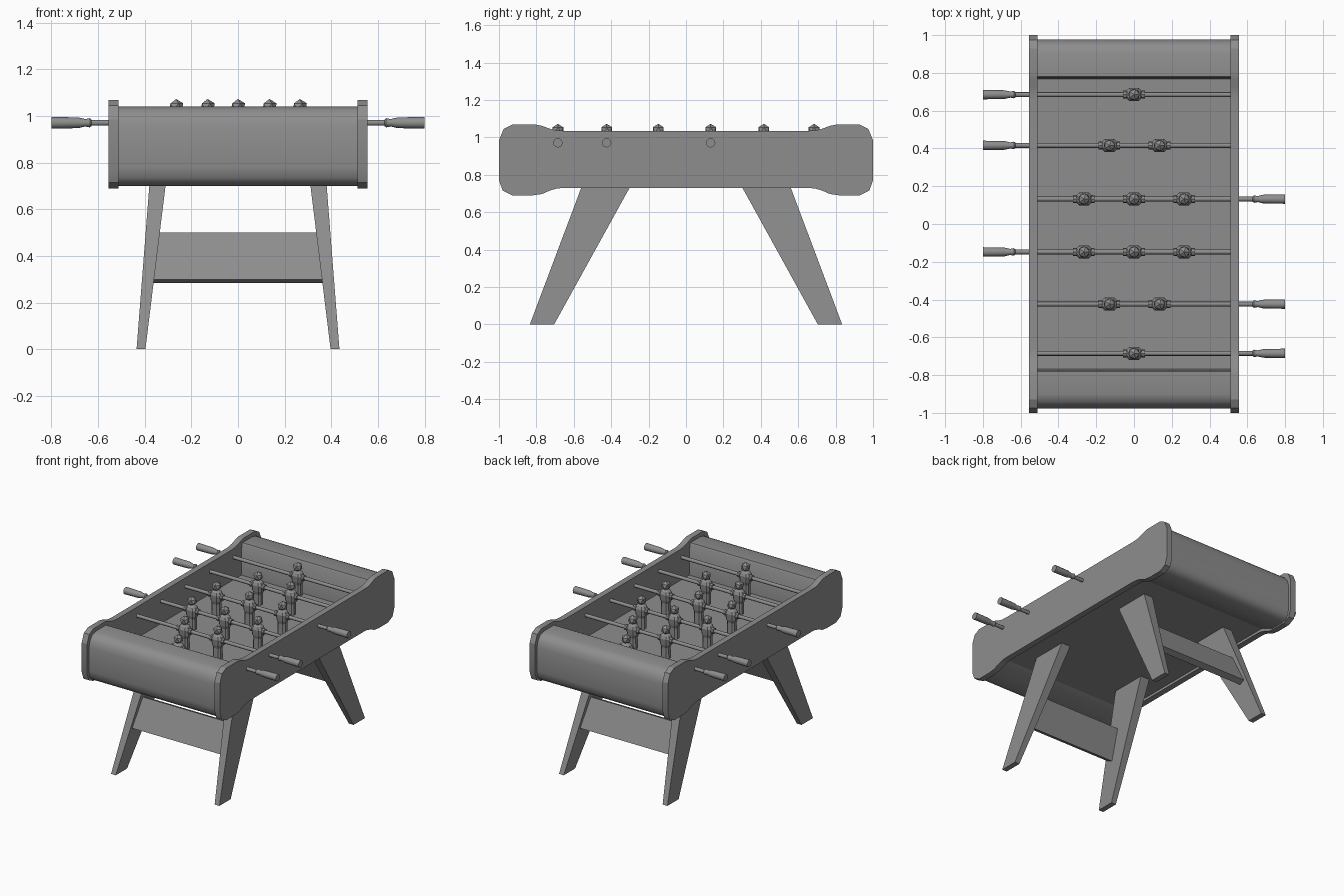
import bpy, bmesh, math
from mathutils import Matrix, Vector

cube = bpy.data.objects.get("Cube")
if cube:
    bpy.data.objects.remove(cube, do_unlink=True)

grey = bpy.data.materials.new("plain_grey")
grey.use_nodes = True
colour = (0.27, 0.27, 0.27, 1)
grey.diffuse_color = colour
grey.node_tree.nodes["Principled BSDF"].inputs["Base Color"].default_value = colour


def finish(name, bm, smooth=None):
    bmesh.ops.recalc_face_normals(bm, faces=bm.faces)
    mesh = bpy.data.meshes.new(name)
    bm.to_mesh(mesh)
    bm.free()
    mesh.materials.append(grey)
    ob = bpy.data.objects.new(name, mesh)
    bpy.context.collection.objects.link(ob)
    if smooth:
        bpy.ops.object.select_all(action='DESELECT')
        ob.select_set(True)
        bpy.context.view_layer.objects.active = ob
        bpy.ops.object.shade_smooth_by_angle(angle=math.radians(smooth))
    return ob


def loft(bm, rings):
    """Skin a list of closed rings and cap both ends."""
    rows = [[bm.verts.new(p) for p in ring] for ring in rings]
    n = len(rows[0])
    for a, b in zip(rows, rows[1:]):
        for i in range(n):
            j = (i + 1) % n
            bm.faces.new((a[i], a[j], b[j], b[i]))
    bm.faces.new(rows[0])
    bm.faces.new(rows[-1])


def extrude_x(name, profile, x0, x1, smooth=None):
    bm = bmesh.new()
    loft(bm, [[(x, y, z) for y, z in profile] for x in (x0, x1)])
    return finish(name, bm, smooth)


def turned_x(bm, stations, y, z, sides=12):
    """Lathe (x, radius) stations around an axis along x."""
    turn = [2 * math.pi * i / sides for i in range(sides)]
    loft(bm, [[(x, y + r * math.cos(a), z + r * math.sin(a)) for a in turn]
              for x, r in stations])


# Side panels with raised, chamfered ends
half = [(0.65, 1.035), (0.69, 1.037), (0.725, 1.045), (0.77, 1.062), (0.80, 1.068),
        (0.93, 1.068), (0.975, 1.045), (1.0, 0.985), (1.0, 0.77), (0.98, 0.715),
        (0.93, 0.69), (0.82, 0.69), (0.77, 0.697), (0.73, 0.715), (0.69, 0.727),
        (0.65, 0.73)]
outline = half + [(-y, z) for y, z in reversed(half)]
for side, s in (("left", 1), ("right", -1)):
    extrude_x(side + "_side_panel", outline, s * 0.512, s * 0.555, 20)

# Rounded end boxes
end = [(0.768, 0.80), (0.775, 1.03), (0.782, 1.04), (0.90, 1.04), (0.94, 1.028),
       (0.966, 0.995), (0.978, 0.95), (0.978, 0.78), (0.97, 0.735), (0.945, 0.708),
       (0.91, 0.70), (0.81, 0.70), (0.70, 0.748)]
for name, s in (("back", 1), ("front", -1)):
    extrude_x(name + "_end_box", [(s * y, z) for y, z in end], -0.512, 0.512, 40)

# Playing field
extrude_x("playing_field", [(-0.78, 0.748), (0.78, 0.748), (0.78, 0.81), (-0.78, 0.81)],
          -0.512, 0.512)

# Splayed, tapered legs
for name, sx, sy in (("front_left", 1, -1), ("front_right", -1, -1),
                     ("back_left", 1, 1), ("back_right", -1, 1)):
    bm = bmesh.new()
    loft(bm, [[(sx * x, sy * y, z) for x, y in
               ((xi, yi), (xo, yi), (xo, yo), (xi, yo))]
              for z, xi, xo, yi, yo in ((0, 0.397, 0.435, 0.705, 0.835),
                                        (0.755, 0.304, 0.376, 0.288, 0.551))])
    finish(name + "_leg", bm)

# Leaning boards between the legs
for name, s in (("back", 1), ("front", -1)):
    bm = bmesh.new()
    loft(bm, [[(-w, s * y, z), (w, s * y, z), (w, s * (y - 0.042), z - 0.017),
               (-w, s * (y - 0.042), z - 0.017)]
              for w, y, z in ((0.368, 0.70, 0.30), (0.343, 0.612, 0.50))])
    finish(name + "_leg_board", bm)

# Rods with turned handles, and the figures on them
ROD_Z = 0.971
rows = [(0.685, -1, (0,)), (0.416, -1, (-0.13, 0.135)), (0.132, 1, (-0.265, 0, 0.265)),
        (-0.148, -1, (-0.265, 0, 0.265)), (-0.424, 1, (-0.13, 0.135)), (-0.685, 1, (0,))]


def add_figure(bm, x, y):
    # Sleeve clamped on the rod
    turned_x(bm, [(x - 0.057, 0.021), (x + 0.057, 0.021)], y, ROD_Z, 8)
    # Torso and legs: stacked sections of (z, half width, half depth)
    for body in (((0.912, 0.028, 0.022), (0.94, 0.038, 0.03), (0.982, 0.042, 0.034),
                  (1.002, 0.032, 0.026), (1.012, 0.014, 0.014)),
                 ((0.838, 0.032, 0.025), (0.925, 0.03, 0.023))):
        loft(bm, [[(x + w * i, y + d * j, z) for i, j in
                   ((-1, -.5), (-.6, -1), (.6, -1), (1, -.5),
                    (1, .5), (.6, 1), (-.6, 1), (-1, .5))]
                  for z, w, d in body])
    # Faceted head
    bmesh.ops.create_icosphere(bm, subdivisions=1, radius=0.034,
                               matrix=Matrix.Translation(Vector((x, y, 1.039))))


for n, (y, s, figures) in enumerate(rows, 1):
    bm = bmesh.new()
    turned_x(bm, [(-s * 0.515, 0.0125), (s * 0.64, 0.0125)], y, ROD_Z)
    finish(f"rod_{n}", bm, 40)
    bm = bmesh.new()
    turned_x(bm, [(s * x, r) for x, r in
                  ((0.628, 0.014), (0.635, 0.02), (0.655, 0.016), (0.685, 0.023),
                   (0.80, 0.025))], y, ROD_Z)
    finish(f"handle_{n}", bm, 40)
    for k, x in enumerate(figures, 1):
        bm = bmesh.new()
        add_figure(bm, x, y)
        finish(f"figure_{n}_{k}", bm)
